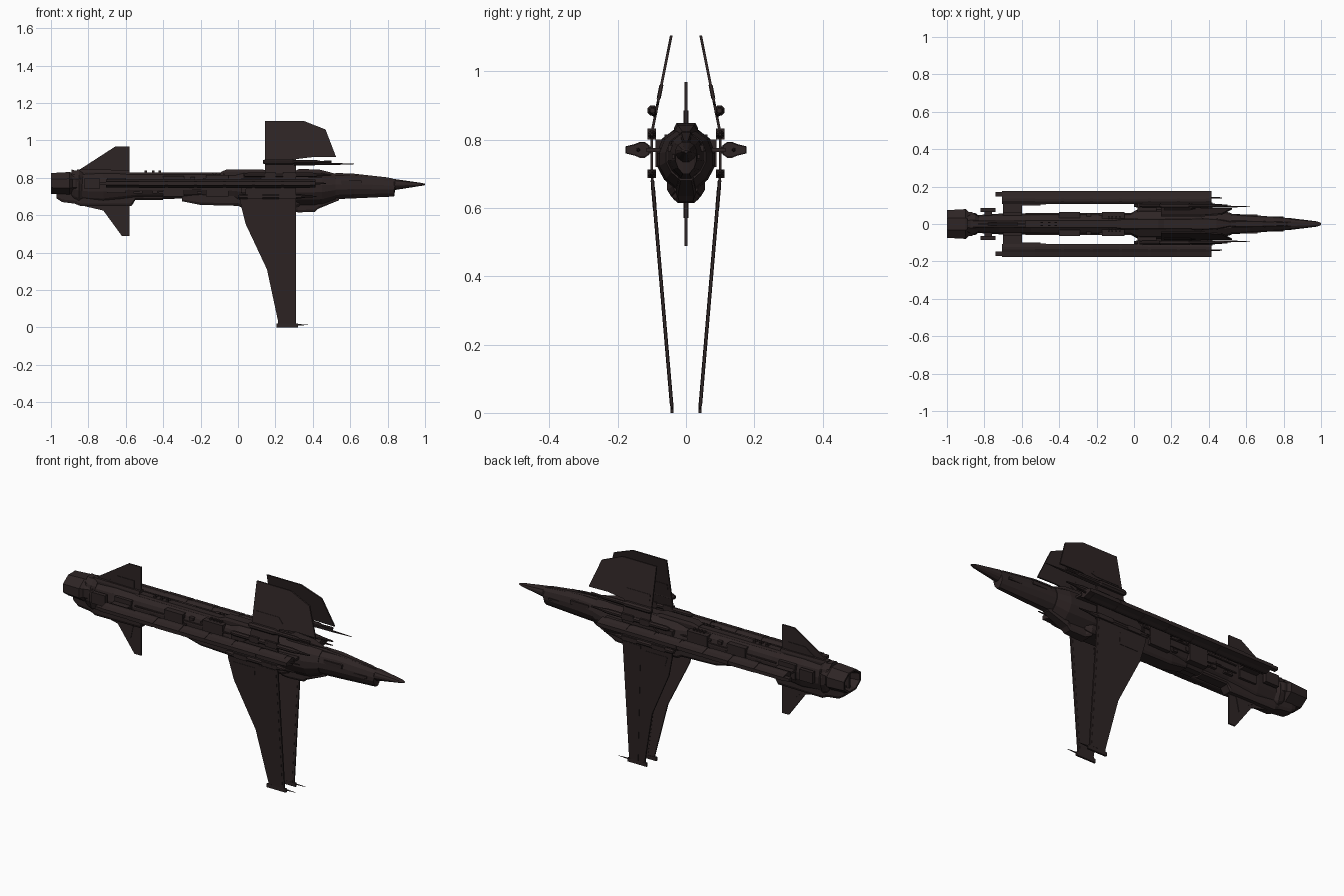
import bpy, bmesh, math, random
random.seed(4)

hull = bpy.data.materials.new("dark brown hull")
hull.diffuse_color = (0.027, 0.018, 0.018, 1)


def finish(name, bm):
    bmesh.ops.recalc_face_normals(bm, faces=bm.faces)
    me = bpy.data.meshes.new(name)
    bm.to_mesh(me)
    bm.free()
    me.materials.append(hull)
    ob = bpy.data.objects.new(name, me)
    bpy.context.collection.objects.link(ob)
    return ob


def skin(bm, rings):
    """Join rings of points into a closed solid."""
    vs = [[bm.verts.new(p) for p in r] for r in rings]
    n = len(vs[0])
    for a, b in zip(vs, vs[1:]):
        for i in range(n):
            bm.faces.new((a[i], a[(i + 1) % n], b[(i + 1) % n], b[i]))
    bm.faces.new(vs[0])
    bm.faces.new(vs[-1])


BODY = [(.35, 1), (.8, .86), (1, .62), (1, .4), (.75, .18), (.3, 0)]
BLOCK = [(.8, 1), (1, .8), (1, .2), (.8, 0)]


def loft(name, stations, half=BODY):
    """Stations are (x, half width, top, bottom)."""
    bm = bmesh.new()
    prof = half + [(-y, z) for y, z in reversed(half)]
    skin(bm, [[(x, y * w, b + z * (t - b)) for y, z in prof] for x, w, t, b in stations])
    return finish(name, bm)


def boxes(name, specs, both=True):
    """Boxes (x0, x1, y0, y1, z0, z1), repeated on the other side."""
    bm = bmesh.new()
    for x0, x1, y0, y1, z0, z1 in specs:
        for s in ((1, -1) if both else (1,)):
            skin(bm, [[(x, s * y0, z0), (x, s * y1, z0), (x, s * y1, z1), (x, s * y0, z1)]
                      for x in (x0, x1)])
    return finish(name, bm)


def rods(name, y, z, stations, sides=8):
    """Turned rods along x on both sides; stations are (x, radius)."""
    bm = bmesh.new()
    for s in (1, -1):
        skin(bm, [[(x, s * y + r * math.cos((i + .5) * math.tau / sides),
                    z + r * math.sin((i + .5) * math.tau / sides)) for i in range(sides)]
                  for x, r in stations])
    return finish(name, bm)


def plate(name, outline, lean, thick, signs=(1, -1)):
    """Thin plate from an x-z outline; lean gives y for a height."""
    bm = bmesh.new()
    for s in signs:
        skin(bm, [[(x, s * (lean(z) + d), z) for x, z in outline]
                  for d in (-thick / 2, thick / 2)])
    return finish(name, bm)


def upper_y(z):
    return .1 - .057 * (z - .82) / .285


def lower_y(z):
    return .04 + .06 * z / .70


# fuselage and nose
loft("fuselage", [(-.88, .045, .82, .67), (-.72, .055, .825, .66), (-.55, .055, .82, .685),
                  (-.2, .056, .82, .69), (-.02, .056, .82, .67), (.03, .085, .825, .655),
                  (.30, .085, .83, .65), (.45, .078, .825, .655), (.52, .058, .815, .68)])
loft("nose", [(.5, .056, .812, .685), (.62, .049, .815, .69), (.835, .031, .793, .70),
              (.84, .031, .793, .735), (.98, .014, .773, .757), (1.0, .006, .768, .761)])
loft("nose_ridge", [(.52, .014, .826, .79), (.62, .018, .822, .79), (.8, .010, .802, .77),
                    (.83, .006, .796, .77)], BLOCK)
loft("chin_pod", [(.29, .045, .68, .625), (.32, .03, .68, .615), (.41, .025, .68, .618),
                  (.43, .03, .69, .635), (.54, .02, .70, .68)], BLOCK)
boxes("nose_side_strip", [(.60, .80, .02, .041, .745, .756), (.55, .66, .03, .052, .765, .785)])

# spine and belly blocks
loft("rear_spine", [(-.86, .02, .845, .78), (-.58, .02, .842, .78)], BLOCK)
loft("mid_spine", [(-.6, .022, .829, .78), (-.06, .022, .829, .78)], BLOCK)
loft("front_spine", [(-.09, .025, .832, .78), (-.06, .03, .845, .78), (.13, .03, .845, .78),
                     (.16, .03, .835, .78), (.30, .03, .835, .78), (.33, .035, .848, .78),
                     (.44, .03, .843, .78), (.52, .012, .822, .78)], BLOCK)
loft("belly_front", [(-.30, .03, .72, .675), (-.2, .04, .72, .655), (0, .045, .72, .65),
                     (.02, .055, .72, .64), (.30, .055, .72, .635), (.33, .04, .72, .65)], BLOCK)
loft("belly_rear", [(-.88, .03, .72, .665), (-.84, .035, .72, .648), (-.57, .03, .72, .648),
                    (-.55, .03, .72, .68), (-.4, .03, .72, .68)], BLOCK)
boxes("side_blocks", [(-.40, -.29, .03, .063, .70, .81), (-.17, -.05, .03, .063, .70, .815),
                      (-.70, -.60, .03, .062, .72, .80), (.02, .12, .05, .09, .72, .80)])
boxes("spine_aerials", [(x, x + .014, .006, .012, .82, .838) for x in (-.5, -.46, -.425)])
boxes("spine_vents", [(x, x + .008, .026, .044, .78, .824) for x in (-.14, -.12, -.10, -.08)])
greebles = []
for i in range(16):
    x = -.56 + i * .034
    h = random.uniform(.008, .02)
    z = random.choice((.715, .745, .79))
    greebles.append((x, x + random.uniform(.015, .04), .035, .059, z, z + h))
boxes("side_panels", greebles)
boxes("side_rails", [(-.58, .02, .04, .06, .735, .741), (-.58, .02, .04, .06, .775, .781)])

# engine with a hollow nozzle
bm = bmesh.new()
skin(bm, [[(x, sy * math.cos((i + .5) * math.tau / 8), .77 + sz * math.sin((i + .5) * math.tau / 8))
           for i in range(8)]
          for x, sy, sz in [(-.94, .05, .035), (-1, .068, .05), (-1, .08, .06), (-.90, .086, .066),
                            (-.885, .07, .06), (-.87, .07, .06), (-.84, .055, .06)]])
finish("engine_nozzle", bm)
boxes("nozzle_divider", [(-.985, -.93, -.006, .006, .73, .81)], False)
loft("engine_collar", [(-.89, .05, .845, .68), (-.875, .06, .84, .67), (-.85, .06, .84, .66),
                       (-.83, .045, .83, .66)])
loft("engine_underside", [(-.97, .03, .74, .69), (-.94, .035, .74, .67), (-.86, .035, .74, .66)], BLOCK)
boxes("engine_intakes", [(-.82, -.74, .063, .085, .74, .80), (-.80, -.76, .04, .07, .755, .785)])

# tail fins
centre = lambda z: 0
plate("upper_tail_fin", [(-.853, .84), (-.655, .968), (-.58, .968), (-.58, .80), (-.85, .80)],
      centre, .008, (1,))
plate("upper_fin_panel", [(-.80, .83), (-.72, .885), (-.62, .885), (-.62, .83)], centre, .014, (1,))
plate("lower_tail_fin", [(-.85, .68), (-.85, .655), (-.72, .625), (-.62, .488), (-.58, .488), (-.58, .68)],
      centre, .008, (1,))
plate("lower_fin_panel", [(-.76, .66), (-.70, .63), (-.64, .57), (-.62, .66)], centre, .014, (1,))

# long side pods
bm = bmesh.new()
POD = [(.108, .012), (.122, .021), (.135, .021), (.15, .015), (.176, .009)]
for s in (1, -1):
    prof = [(y, h) for y, h in POD] + [(y, -h) for y, h in reversed(POD)]
    for x0, x1, k in [(-.54, .415, 1)] + [(-.53 + .155 * i, -.39 + .155 * i, 1.12) for i in range(6)]:
        skin(bm, [[(x, s * (.14 + (y - .14) * (1 + (k - 1) * .3)), .77 + h * k) for y, h in prof]
                  for x in (x0, x1)])
    skin(bm, [[(x, s * y, .77 + h) for y, h in prof] for x in (-.705, -.535)])
finish("side_pods", bm)
boxes("pod_tails", [(-.74, -.70, .148, .172, .762, .778), (-.70, -.50, .098, .115, .76, .78),
                    (-.50, -.47, .103, .112, .76, .78)])
rods("pod_barrels", .14, .77, [(.41, .006), (.47, .003)], 6)
boxes("pod_struts", [(-.70, -.60, .04, .11, .764, .776), (.02, .42, .07, .115, .764, .776)])

# wing hinges
plate("hinge_plate", [(.04, .70), (.04, .74), (.145, .815), (.31, .815), (.31, .70)],
      lambda z: .1, .008)
rods("upper_hinge", .1, .815, [(.03, .009), (.05, .013), (.40, .013), (.44, .008), (.5, .004)])
rods("lower_hinge", .1, .70, [(0, .009), (.02, .013), (.32, .013), (.36, .007), (.42, .003)])
boxes("hinge_covers", [(.145, .20, .088, .112, .80, .832), (.24, .31, .088, .112, .80, .832),
                       (.05, .13, .088, .112, .688, .712), (.22, .31, .088, .112, .688, .712)])

# upper wings with guns
plate("upper_wing", [(.145, .81), (.145, 1.105), (.35, 1.105), (.468, 1.058), (.525, .91),
                     (.41, .912), (.31, .90), (.31, .81)], upper_y, .008)
plate("upper_wing_panel", [(.16, .92), (.16, .96), (.30, .96), (.33, .93), (.30, .92)], upper_y, .012)
loft_y = .098
rods("wing_guns", loft_y, .885, [(.135, .010), (.15, .016), (.29, .016), (.30, .011),
                                 (.42, .011), (.44, .006), (.50, .008)])
rods("wing_gun_barrels", .093, .874, [(.30, .008), (.50, .006), (.62, .0015)], 6)

# lower wings with tip guns
plate("lower_wing", [(.01, .70), (.012, .67), (.04, .555), (.155, .31), (.215, .03), (.215, .006),
                     (.31, .006), (.31, .70)], lower_y, .008)
plate("lower_wing_spar", [(.20, .68), (.255, .02), (.30, .02), (.30, .68)], lower_y, .0105)
plate("lower_wing_panel", [(.04, .66), (.06, .60), (.17, .60), (.17, .66)], lower_y, .0115)
boxes("wing_tip_caps", [(.205, .32, .036, .046, 0, .02)])
rods("wing_tip_guns", .041, .014, [(.30, .005), (.34, .003), (.375, .001)], 6)
